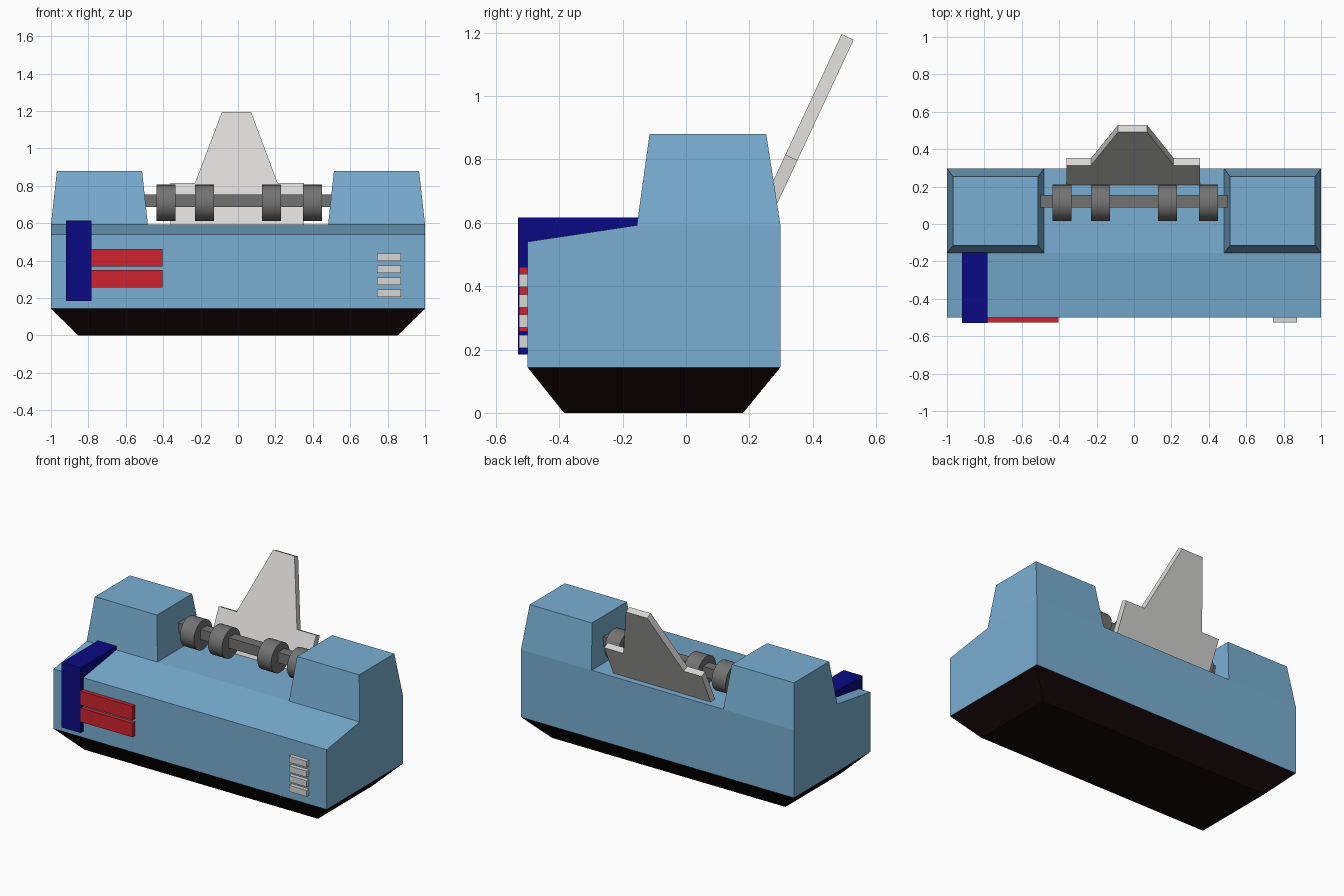
import bpy, bmesh, math
from mathutils import Vector

if "Cube" in bpy.data.objects:
    bpy.data.objects.remove(bpy.data.objects["Cube"])


def material(name, rgb):
    m = bpy.data.materials.new(name)
    m.diffuse_color = (*rgb, 1)
    m.use_nodes = True
    m.node_tree.nodes["Principled BSDF"].inputs["Base Color"].default_value = m.diffuse_color
    return m


BLUE = material("sky blue", (0.19, 0.43, 0.65))
BLACK = material("brown black", (0.007, 0.002, 0.002))
NAVY = material("navy", (0.003, 0.003, 0.23))
RED = material("red", (0.62, 0.017, 0.027))
STEEL = material("steel grey", (0.17, 0.17, 0.17))
PALE = material("pale grey", (0.69, 0.68, 0.67))


def finish(name, bm, mat):
    bmesh.ops.recalc_face_normals(bm, faces=bm.faces)
    me = bpy.data.meshes.new(name)
    bm.to_mesh(me)
    bm.free()
    me.materials.append(mat)
    ob = bpy.data.objects.new(name, me)
    bpy.context.collection.objects.link(ob)
    return ob


def prism(name, points, offset, mat):
    """Extrude a closed outline of 3D points along an offset."""
    bm = bmesh.new()
    face = bm.faces.new([bm.verts.new(p) for p in points])
    new = bmesh.ops.extrude_face_region(bm, geom=[face], use_keep_orig=True)["geom"]
    bmesh.ops.translate(bm, vec=Vector(offset),
                        verts=[v for v in new if isinstance(v, bmesh.types.BMVert)])
    return finish(name, bm, mat)


def frustum(name, low, high, z0, z1, mat):
    """Tapered block; low and high are (x0, x1, y0, y1) rectangles."""
    bm = bmesh.new()
    rings = []
    for (x0, x1, y0, y1), z in ((low, z0), (high, z1)):
        rings.append([bm.verts.new((x, y, z)) for x, y in
                      ((x0, y0), (x1, y0), (x1, y1), (x0, y1))])
    a, b = rings
    bm.faces.new(a[::-1])
    bm.faces.new(b)
    for i in range(4):
        j = (i + 1) % 4
        bm.faces.new((a[i], a[j], b[j], b[i]))
    return finish(name, bm, mat)


def box(name, x0, x1, y0, y1, z0, z1, mat):
    return frustum(name, (x0, x1, y0, y1), (x0, x1, y0, y1), z0, z1, mat)


FRONT, FACE, DECK = -0.53, -0.5, 0.592

# Tapered base and main body with sloping front deck
frustum("base", (-0.855, 0.855, -0.385, 0.18), (-1, 1, FACE, 0.298), 0, 0.144, BLACK)
side = [(FACE, 0.144), (0.298, 0.144), (0.298, DECK), (-0.155, DECK), (FACE, 0.54)]
prism("body", [(-1, y, z) for y, z in side], (2, 0, 0), BLUE)

# Towers at both ends
for s, label in ((-1, "left"), (1, "right")):
    lo, hi = sorted((s * 0.482, s)), sorted((s * 0.513, s * 0.968))
    frustum(label + "_tower", (*lo, -0.155, 0.298), (*hi, -0.115, 0.253),
            DECK, 0.88, BLUE)

# Bar with four rollers
box("roller_bar", -0.51, 0.51, 0.087, 0.155, 0.687, 0.755, STEEL)
for i, x in enumerate((-0.386, -0.18, 0.18, 0.399)):
    bpy.ops.mesh.primitive_cylinder_add(vertices=32, radius=0.097, depth=0.102,
                                        location=(x, 0.113, 0.709),
                                        rotation=(0, math.pi / 2, 0))
    ob = bpy.context.object
    ob.name = f"roller_{i + 1}"
    ob.data.materials.append(STEEL)
    bpy.ops.object.shade_smooth_by_angle(angle=math.radians(40))

# Leaning back plate with stepped shoulders, outline as seen from the front
outline = [(-0.36, 0.575), (0.353, 0.575), (0.353, 0.815), (0.212, 0.815),
           (0.07, 1.195), (-0.086, 1.195), (-0.23, 0.815), (-0.36, 0.815)]
tilt = math.radians(25)
prism("back_plate",
      [(x, 0.491 - (1.195 - z) * math.tan(tilt), z) for x, z in outline],
      (0, 0.042 * math.cos(tilt), -0.042 * math.sin(tilt)), PALE)

# Navy strap folded over the front edge
strap = [(FRONT, 0.185), (FACE, 0.185), (FACE, 0.535), (-0.15, 0.588),
         (-0.15, 0.616), (FRONT, 0.616)]
prism("strap", [(-0.92, y, z) for y, z in strap], (0.137, 0, 0), NAVY)

# Red bars beside the strap
for i, z in enumerate((0.257, 0.369)):
    box(f"red_bar_{i + 1}", -0.784, -0.405, -0.527, FACE, z, z + 0.092, RED)

# Front vents
for i, z in enumerate((0.205, 0.269, 0.333, 0.398)):
    box(f"vent_{i + 1}", 0.742, 0.872, -0.527, FACE, z, z + 0.041, PALE)
